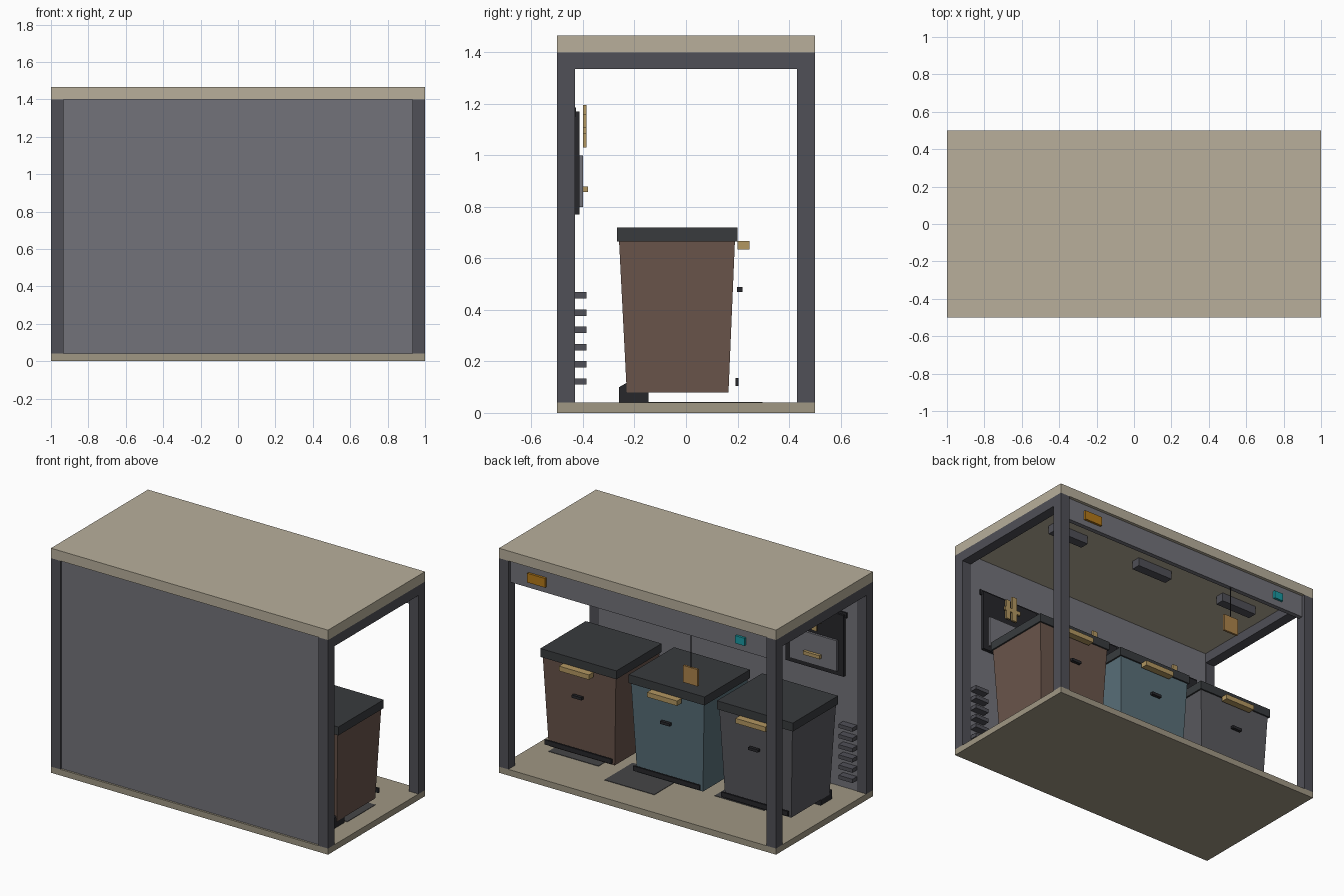
import bpy, math

if "Cube" in bpy.data.objects:
    bpy.data.objects.remove(bpy.data.objects["Cube"])

def mat(name, r, g, b):
    m = bpy.data.materials.new(name)
    m.diffuse_color = (r, g, b, 1)
    m.use_nodes = True
    m.node_tree.nodes["Principled BSDF"].inputs["Base Color"].default_value = m.diffuse_color
    return m

TAN = mat("tan_board", 0.48, 0.43, 0.33)
FLOOR = mat("floor_board", 0.35, 0.31, 0.23)
FRAME = mat("frame_metal", 0.08, 0.08, 0.095)
WALL = mat("wall_panel", 0.17, 0.17, 0.193)
BLACK = mat("black_plastic", 0.02, 0.02, 0.024)
LID = mat("lid_plastic", 0.04, 0.044, 0.048)
MAT = mat("mat_rubber", 0.06, 0.06, 0.063)
GOLD = mat("brass", 0.45, 0.31, 0.12)
TAG = mat("tag_card", 0.42, 0.23, 0.07)
ORANGE = mat("orange_plate", 0.45, 0.19, 0.01)
CYAN = mat("cyan_plate", 0.01, 0.32, 0.36)
BROWN = mat("brown_bin", 0.145, 0.09, 0.07)
TEAL = mat("teal_bin", 0.10, 0.16, 0.19)
GREY = mat("grey_bin", 0.10, 0.10, 0.112)

def solid(name, verts, faces, m):
    me = bpy.data.meshes.new(name)
    me.from_pydata(verts, [], faces)
    me.materials.append(m)
    ob = bpy.data.objects.new(name, me)
    bpy.context.collection.objects.link(ob)
    return ob

def frustum(name, bottom, top, z0, z1, m):
    """Box-like solid; bottom and top are (x0, x1, y0, y1)."""
    v = []
    for (x0, x1, y0, y1), z in ((bottom, z0), (top, z1)):
        v += [(x0, y0, z), (x1, y0, z), (x1, y1, z), (x0, y1, z)]
    f = [(3, 2, 1, 0), (4, 5, 6, 7)]
    f += [(i, (i + 1) % 4, (i + 1) % 4 + 4, i + 4) for i in range(4)]
    return solid(name, v, f, m)

def box(name, x0, x1, y0, y1, z0, z1, m):
    r = (x0, x1, y0, y1)
    return frustum(name, r, r, z0, z1, m)

def cbox(name, cx, half, y0, y1, z0, z1, m):
    return box(name, cx - half, cx + half, y0, y1, z0, z1, m)

# shelter shell
box("floor_slab", -1, 1, -0.5, 0.5, 0, 0.04, FLOOR)
box("roof_slab", -1, 1, -0.5, 0.5, 1.40, 1.465, TAN)
box("rear_wall", -0.935, 0.935, -0.487, -0.435, 0.04, 1.40, WALL)
box("fascia_beam", -0.935, 0.935, 0.45, 0.48, 1.254, 1.40, WALL)
for s in (-1, 1):
    cx = s * 0.966
    for t in (-1, 1):
        cy = t * 0.466
        cbox("corner_post", cx, 0.034, cy - 0.034, cy + 0.034, 0.04, 1.40, FRAME)
    cbox("side_beam", cx, 0.034, -0.432, 0.432, 1.335, 1.40, FRAME)
    # wall louvres
    for i in range(6):
        z = 0.122 + i * 0.0668
        cbox("louvre_slat", s * 0.88, 0.05, -0.435, -0.387, z - 0.0125, z + 0.0125, FRAME)

# plates on the fascia and hanging tag
cbox("orange_plate", 0.735, 0.065, 0.48, 0.495, 1.293, 1.353, ORANGE)
cbox("cyan_plate", -0.735, 0.033, 0.48, 0.495, 1.298, 1.348, CYAN)
cbox("tag_cord", -0.368, 0.003, 0.471, 0.477, 1.04, 1.26, BLACK)
cbox("hanging_tag", -0.368, 0.053, 0.467, 0.481, 0.935, 1.045, TAG)
box("notice_rail", -0.86, 0.86, -0.435, -0.427, 1.15, 1.185, BLACK)

def wheel(cx):
    # six-sided wheel, axle along x
    ring = [(-0.2025 + 0.066 * math.sin(a), 0.067 + 0.066 * math.cos(a))
            for a in (i * math.pi / 3 for i in range(6))]
    v = [(cx + d, y, z) for d in (-0.03, 0.03) for y, z in ring]
    f = [tuple(range(6)), tuple(range(11, 5, -1))]
    f += [(i, i + 6, (i + 1) % 6 + 6, (i + 1) % 6) for i in range(6)]
    solid("bin_wheel", v, f, BLACK)

def bin_unit(cx, colour):
    frustum("bin_body", (cx - 0.238, cx + 0.238, -0.23, 0.165),
            (cx - 0.264, cx + 0.264, -0.26, 0.19), 0.08, 0.668, colour)
    cbox("bin_lid", cx, 0.274, -0.267, 0.2, 0.665, 0.72, LID)
    cbox("bin_handle", cx, 0.108, 0.2, 0.246, 0.635, 0.667, GOLD)
    cbox("bin_latch", cx, 0.035, 0.199, 0.219, 0.47, 0.488, BLACK)
    cbox("kick_bar", cx, 0.24, 0.193, 0.204, 0.104, 0.135, BLACK)
    for s in (-1, 1):
        wheel(cx + s * 0.204)

def notice(cx):
    # framed notice with a pictogram, plate and small pull
    cbox("notice_board", cx, 0.21, -0.435, -0.414, 0.77, 1.17, BLACK)
    cbox("notice_plate", cx, 0.17, -0.414, -0.40, 0.80, 1.00, WALL)
    cbox("plate_pull", cx, 0.06, -0.402, -0.381, 0.857, 0.88, GOLD)
    cbox("symbol_bar_a", cx + 0.035, 0.014, -0.40, -0.386, 1.03, 1.16, GOLD)
    cbox("symbol_bar_b", cx - 0.015, 0.018, -0.40, -0.386, 1.03, 1.195, GOLD)
    cbox("symbol_cross", cx, 0.06, -0.40, -0.386, 1.085, 1.11, GOLD)

# three bays, each with bin, notice, ceiling light and floor mat
for cx, colour, mx, my in ((0.637, BROWN, 0.70, 0.015), (0, TEAL, 0.20, 0.153),
                           (-0.637, GREY, -0.46, -0.04)):
    bin_unit(cx, colour)
    notice(cx)
    cbox("ceiling_light", cx * 1.045, 0.13, 0.14, 0.20, 1.345, 1.40, FRAME)
    cbox("floor_mat", mx, 0.18, my - 0.145, my + 0.145, 0.04, 0.043, MAT)
